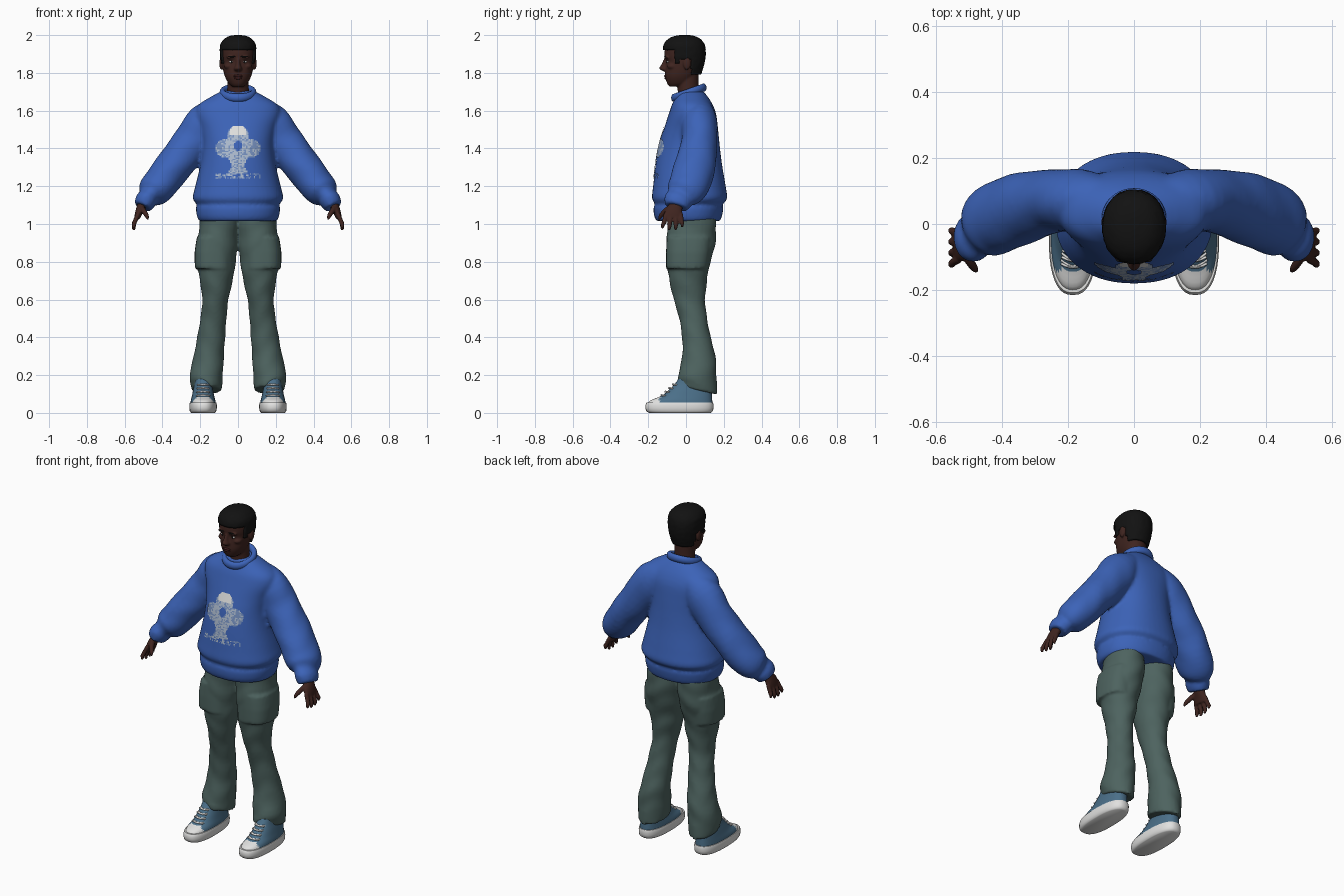
import bpy, bmesh, math, random
from mathutils import Vector, Matrix
from mathutils.bvhtree import BVHTree

random.seed(4)
if "Cube" in bpy.data.objects:
    bpy.data.objects.remove(bpy.data.objects["Cube"])


def material(name, r, g, b):
    m = bpy.data.materials.new(name)
    m.use_nodes = True
    m.diffuse_color = (r, g, b, 1)
    node = m.node_tree.nodes["Principled BSDF"]
    node.inputs["Base Color"].default_value = (r, g, b, 1)
    node.inputs["Roughness"].default_value = 0.8
    return m


SKIN = material("dark brown skin", 0.05, 0.018, 0.014)
LIP = material("lip brown", 0.05, 0.013, 0.013)
HAIR = material("black hair", 0.006, 0.006, 0.006)
BLUE = material("sweater blue", 0.045, 0.125, 0.48)
GREEN = material("trouser grey green", 0.075, 0.125, 0.115)
DENIM = material("canvas blue", 0.07, 0.16, 0.25)
WHITE = material("white", 0.75, 0.75, 0.74)
PALE = material("pale print", 0.42, 0.5, 0.62)
MID = material("mid print", 0.18, 0.28, 0.52)


def resample(rings, steps):
    """Smooth the ring list with a Catmull-Rom spline."""
    out = []
    for i in range(len(rings) - 1):
        p = [rings[max(0, min(len(rings) - 1, i + k))] for k in (-1, 0, 1, 2)]
        for s in range(steps):
            t = s / steps
            out.append([b + 0.5 * t * (c - a + t * (2*a - 5*b + 4*c - d + t * (3*(b - c) + d - a)))
                        for a, b, c, d in zip(*p)])
    return out + [list(rings[-1])]


def loft(bm, rings, n=28, steps=4, flat=True, power=2.0, fold=0.0, side=1):
    """Skin rings of (x, y, z, radius across, radius deep)."""
    rings = resample(rings, steps)
    centres = [Vector(r[:3]) for r in rings]
    loops, last = [], len(rings) - 1
    for i, r in enumerate(rings):
        t = Vector((0, 0, 1))
        if not flat:
            t = (centres[min(i + 1, last)] - centres[max(i - 1, 0)]).normalized()
        v = Vector((0, 1, 0))
        v = (v - t * t.dot(v)).normalized()
        u = v.cross(t)
        loop = []
        for k in range(n):
            a = 2 * math.pi * k / n
            c, s = math.cos(a), math.sin(a)
            c, s = (math.copysign(abs(w) ** (2 / power), w) for w in (c, s))
            f = 1 + fold * math.sin(50 * r[2] + 2 * math.sin(a * 2))
            co = centres[i] + (u * c * r[3] + v * s * r[4]) * f
            loop.append(bm.verts.new((co.x * side, co.y, co.z)))
        loops.append(loop)
    for lo, hi in zip(loops, loops[1:]):
        for k in range(n):
            bm.faces.new((lo[k], lo[(k + 1) % n], hi[(k + 1) % n], hi[k]))
    bm.faces.new(loops[0])
    bm.faces.new(loops[-1])


def upright(rows, x=0):
    """Turn rows of (z, front y, back y, half width) into rings."""
    return [(x, (f + b) / 2, z, w, (b - f) / 2) for z, f, b, w in rows]


def ball(bm, centre, size):
    bmesh.ops.create_uvsphere(bm, u_segments=20, v_segments=12, radius=1,
                              matrix=Matrix.Translation(centre) @ Matrix.Diagonal((*size, 1)))


def make(name, bm, mats, voxel=0, smooth=0):
    bmesh.ops.recalc_face_normals(bm, faces=bm.faces)
    me = bpy.data.meshes.new(name)
    bm.to_mesh(me)
    bm.free()
    for m in mats:
        me.materials.append(m)
    me.shade_smooth()
    me.set_sharp_from_angle(angle=math.radians(45))
    ob = bpy.data.objects.new(name, me)
    bpy.context.collection.objects.link(ob)
    if voxel:
        mod = ob.modifiers.new("blend", 'REMESH')
        mod.mode, mod.voxel_size, mod.use_smooth_shade = 'VOXEL', voxel, True
        mod = ob.modifiers.new("soften", 'SMOOTH')
        mod.factor, mod.iterations = 0.5, smooth
    return ob


def front_finder(ob):
    """Return a function giving the front surface y at (x, z)."""
    bpy.context.view_layer.update()
    tree = BVHTree.FromObject(ob, bpy.context.evaluated_depsgraph_get())

    def find(x, z):
        hit = tree.ray_cast(Vector((x, -1, z)), Vector((0, 1, 0)))[0]
        return hit.y if hit else 0
    return find


# Sweater: body, hem band and both sleeves blended into one skin
bm = bmesh.new()
loft(bm, upright([(1.015, -.155, .18, .205), (1.04, -.168, .19, .217), (1.085, -.172, .198, .223),
                  (1.105, -.164, .194, .218), (1.135, -.18, .218, .24), (1.2, -.174, .21, .226),
                  (1.32, -.16, .19, .198), (1.42, -.142, .178, .188), (1.5, -.118, .17, .2),
                  (1.58, -.092, .16, .225), (1.63, -.075, .142, .21), (1.67, -.055, .118, .15),
                  (1.705, -.04, .09, .085)]), n=48, power=2.2)
for s in (1, -1):
    loft(bm, [(.08, .06, 1.6, .08, .08), (.165, .07, 1.53, .112, .095), (.24, .07, 1.43, .107, .095),
              (.33, .05, 1.32, .098, .108), (.41, .02, 1.215, .094, .11), (.452, -.01, 1.168, .083, .098),
              (.474, -.03, 1.143, .054, .074), (.489, -.042, 1.122, .057, .076),
              (.505, -.052, 1.09, .048, .062)], flat=False, fold=.015, side=s)
sweater = make("sweater", bm, [BLUE], .01, 3)

# Collar ribbing
bm = bmesh.new()
loops = []
for i in range(40):
    a = 2 * math.pi * i / 40
    mid = Vector((.082 * math.cos(a), .015 + .078 * math.sin(a), 1.695 + .027 * math.sin(a)))
    out = Vector((math.cos(a), math.sin(a), 0))
    loops.append([bm.verts.new(mid + out * .016 * math.cos(b) + Vector((0, 0, .022 * math.sin(b))))
                  for b in (k * math.pi / 6 for k in range(12))])
for i in range(40):
    for k in range(12):
        p, q = loops[i], loops[(i + 1) % 40]
        bm.faces.new((p[k], q[k], q[(k + 1) % 12], p[(k + 1) % 12]))
make("collar", bm, [BLUE])

# Chest print: small square cells laid on the sweater
find = front_finder(sweater)
bm = bmesh.new()
cell, grid = .007, {}


def corner(i, j):
    if (i, j) not in grid:
        x, z = i * cell, 1.24 + j * cell
        grid[i, j] = bm.verts.new((x, find(x, z) - .004, z))
    return grid[i, j]


for i in range(-18, 18):
    for j in range(41):
        x, z = abs((i + .5) * cell), 1.24 + (j + .5) * cell
        dome = math.hypot(x / .055, (z - 1.465) / .058) < 1
        cloud = math.hypot((x - .065) / .055, (z - 1.4) / .05) < 1
        stem = 1.27 < z < 1.4 and x < .03 + .5 * abs(z - 1.31)
        base = z < 1.265 and x < .12 and random.random() < .6
        hole = math.hypot(x / .022, (z - 1.415) / .025) < 1
        if (dome or cloud or stem or base) and not hole:
            f = bm.faces.new((corner(i, j), corner(i + 1, j), corner(i + 1, j + 1), corner(i, j + 1)))
            bright = z > 1.47 and x < .04
            f.material_index = 0 if bright else random.choice((1, 1, 2) if x < .06 else (1, 2, 2))
make("chest_print", bm, [WHITE, PALE, MID])

# Trousers: two legs that merge at the hips, with cargo pockets
bm = bmesh.new()
for s in (1, -1):
    loft(bm, [(.165, .06, .12, .078, .104), (.168, .06, .2, .088, .101), (.155, .068, .3, .08, .088),
              (.142, .055, .4, .074, .076), (.13, .038, .5, .069, .074), (.12, .018, .6, .069, .083),
              (.115, .012, .7, .087, .1), (.115, .012, .78, .1, .112), (.109, .025, .88, .107, .128),
              (.1, .03, .98, .106, .13), (.1, .03, 1.06, .1, .125)], n=32, fold=.02, side=s)
    loft(bm, [(.13, .006, .765, .098, .112), (.13, .012, .85, .1, .118), (.122, .018, .93, .096, .12)],
         steps=2, power=2.6, side=s)
for v in bm.verts:
    if v.co.z < .16:
        v.co.z -= .22 * (v.co.y - .06)
make("trousers", bm, [GREEN], .009, 2)

for s, label in ((1, "left"), (-1, "right")):
    # Shoe sole
    bm = bmesh.new()
    loft(bm, upright([(0, -.195, .13, .062), (.012, -.212, .143, .071), (.04, -.215, .146, .073),
                      (.055, -.208, .143, .07)], .185), n=40, steps=2, power=2.5, side=s)
    make(label + "_sole", bm, [WHITE])
    # Canvas upper with a white toe cap
    bm = bmesh.new()
    loft(bm, upright([(.04, -.205, .14, .068), (.065, -.19, .139, .065), (.09, -.13, .137, .059),
                      (.12, -.092, .135, .053), (.15, -.062, .13, .047), (.18, -.04, .12, .045)], .185),
         n=48, power=2.4, side=s)
    for f in bm.faces:
        f.material_index = int(f.calc_center_median().y < -.14)
    upper = make(label + "_shoe_upper", bm, [DENIM, WHITE])
    # Laces
    bm = bmesh.new()
    for k in range(4):
        y, z = -.128 + .02 * k, .093 + .019 * k
        w = .036 - .002 * k
        for d in (-.006, .006):
            loft(bm, [(.185 - w, y + .014 - d, z - .002, .004, .004), (.185, y - .002, z + .001, .005, .005),
                      (.185 + w, y + .014 + d, z - .002, .004, .004)], n=8, flat=False, side=s)
    make(label + "_laces", bm, [WHITE])
    # Hand: palm, thumb and four fingers
    bm = bmesh.new()
    loft(bm, [(.495, -.045, 1.13, .026, .034), (.512, -.056, 1.09, .024, .038),
              (.525, -.065, 1.06, .02, .048), (.535, -.068, 1.03, .015, .048)], flat=False, n=20, side=s)
    for k in range(4):
        y, drop = -.106 + .026 * k, (.01, 0, .002, .018)[k]
        loft(bm, [(.53, y, 1.05, .012, .013), (.547, y - .01 + .005 * k, 1.01, .012, .012),
                  (.552, y - .016 + .008 * k, .985 + drop, .011, .011),
                  (.55, y - .02 + .009 * k, .966 + drop, .006, .006)], flat=False, n=12, side=s)
    loft(bm, [(.515, -.075, 1.09, .016, .018), (.5, -.108, 1.07, .014, .015),
              (.484, -.132, 1.045, .012, .012), (.476, -.143, 1.025, .006, .006)], flat=False, n=12, side=s)
    make(label + "_hand", bm, [SKIN], .005, 2)

# Head with neck, nose, brow and ears
bm = bmesh.new()
loft(bm, upright([(1.65, -.04, .075, .066), (1.72, -.045, .066, .057), (1.8, -.05, .066, .058)]))
loft(bm, upright([(1.728, -.088, -.02, .03), (1.745, -.1, .025, .05), (1.78, -.11, .052, .069),
                  (1.82, -.109, .078, .079), (1.86, -.106, .092, .084), (1.89, -.114, .095, .086),
                  (1.93, -.11, .094, .085), (1.965, -.085, .08, .068), (1.985, -.05, .045, .04)]),
     n=40, power=2.2)
loft(bm, upright([(1.808, -.118, -.08, .018), (1.822, -.142, -.08, .022), (1.845, -.131, -.08, .013),
                  (1.88, -.114, -.08, .011)]), n=16)
for s in (1, -1):
    ball(bm, (.089 * s, .005, 1.85), (.01, .02, .034))
    ball(bm, (.034 * s, -.1, 1.882), (.028, .014, .009))
    ball(bm, (.05 * s, -.068, 1.835), (.024, .032, .018))
head = make("head", bm, [SKIN], .005, 3)

# Eyes, eyebrows and lips set on the face
find = front_finder(head)
white, dark, lips = bmesh.new(), bmesh.new(), bmesh.new()
for s in (1, -1):
    x, z = .033 * s, 1.859
    y = find(x, z)
    ball(white, (x, y + .004, z), (.014, .007, .006))
    ball(dark, (x, y - .001, z), (.0055, .004, .0055))
    ball(dark, (x, find(x, 1.885) + .002, 1.886), (.021, .006, .004))
for z, w in ((1.784, .025), (1.772, .022)):
    ball(lips, (0, find(0, z) + .002, z), (w, .008, .0065))
make("eyes", white, [WHITE])
make("pupils_and_eyebrows", dark, [HAIR])
make("lips", lips, [LIP])


# Short hair: a shell trimmed along the hairline
def hairline(y):
    if y < -.062:
        return 1.918
    if y < -.03:
        return 1.845
    return 1.868 if y < .03 else 1.79


bm = bmesh.new()
loft(bm, upright([(1.76, -.1, .072, .068), (1.8, -.112, .084, .082), (1.85, -.118, .099, .092),
                  (1.9, -.123, .106, .097), (1.95, -.119, .1, .095), (1.98, -.095, .078, .073),
                  (1.995, -.06, .045, .045), (2.0, -.03, .02, .015)]), n=56, steps=5, power=2.15)
cut = [f for f in bm.faces if f.calc_center_median().z < hairline(f.calc_center_median().y)]
bmesh.ops.delete(bm, geom=cut, context='FACES')
for v in bm.verts:
    if v.co.z < 1.99:
        v.co.xy *= 1 - .03 * random.random()
hair = make("hair", bm, [HAIR])
mod = hair.modifiers.new("thickness", 'SOLIDIFY')
mod.thickness, mod.offset = .015, -1
